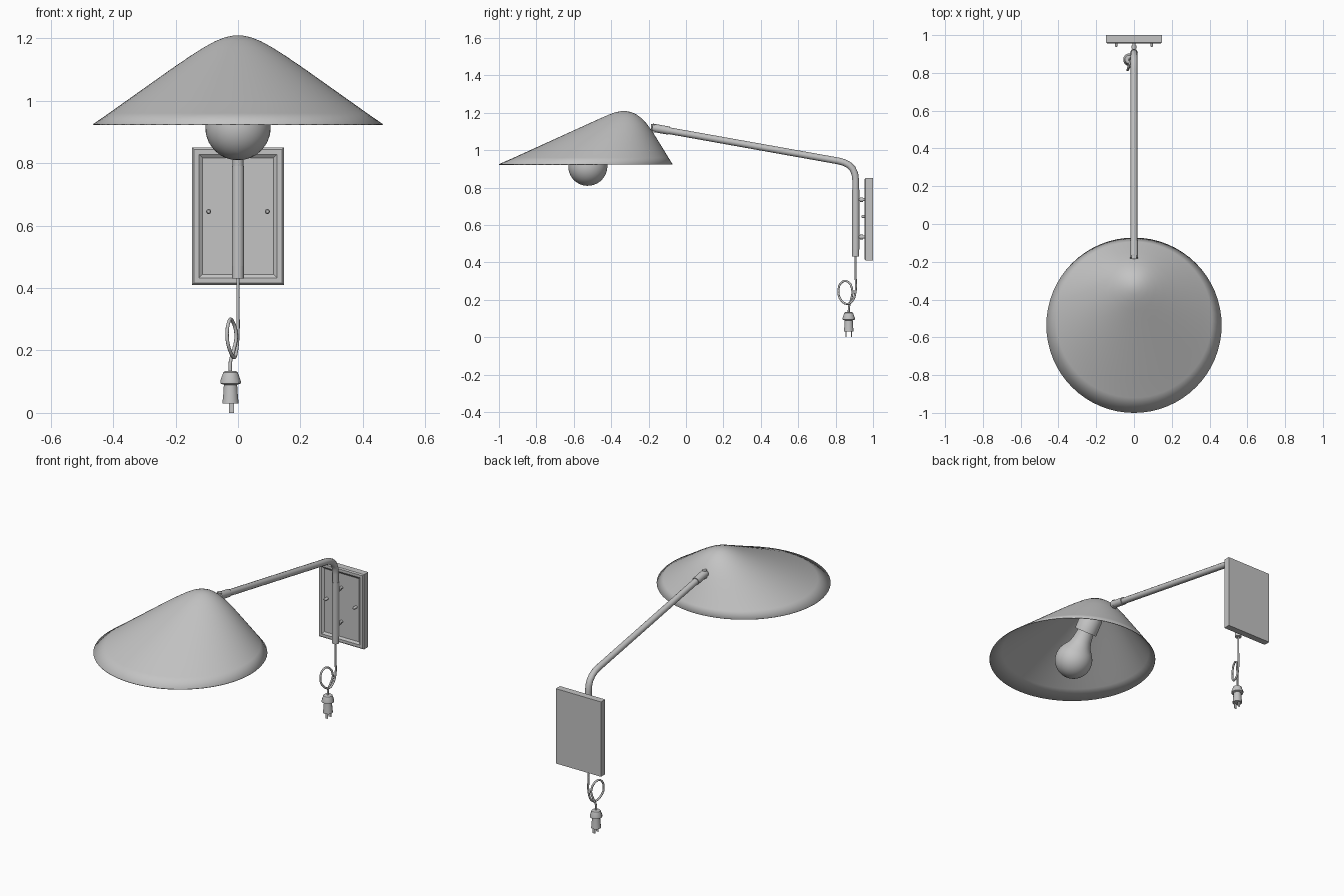
import bpy, bmesh, math
from mathutils import Vector

cube = bpy.data.objects.get("Cube")
if cube:
    bpy.data.objects.remove(cube)

grey = bpy.data.materials.new("plain grey")
grey.use_nodes = True
GREY = (0.55, 0.55, 0.55, 1)
grey.diffuse_color = GREY
grey.node_tree.nodes["Principled BSDF"].inputs["Base Color"].default_value = GREY


def finish(name, bm, smooth=40):
    bmesh.ops.recalc_face_normals(bm, faces=bm.faces)
    mesh = bpy.data.meshes.new(name)
    bm.to_mesh(mesh)
    bm.free()
    ob = bpy.data.objects.new(name, mesh)
    bpy.context.collection.objects.link(ob)
    mesh.materials.append(grey)
    bpy.ops.object.select_all(action="DESELECT")
    ob.select_set(True)
    bpy.context.view_layer.objects.active = ob
    if smooth:
        bpy.ops.object.shade_smooth_by_angle(angle=math.radians(smooth))
    return ob


def skin(bm, rings, cap_start=True, cap_end=True):
    """Bridge equal-length rings of points into a surface."""
    rows = [[bm.verts.new(p) for p in ring] for ring in rings]
    n = len(rows[0])
    for a, b in zip(rows, rows[1:]):
        for i in range(n):
            j = (i + 1) % n
            bm.faces.new((a[i], a[j], b[j], b[i]))
    if cap_start:
        bm.faces.new(rows[0][::-1])
    if cap_end:
        bm.faces.new(rows[-1])


def lathe(name, start, end, profile, sides=24, smooth=40):
    """Turn (distance, radius) pairs around the line from start to end."""
    start = Vector(start)
    axis = (Vector(end) - start).normalized()
    u = axis.orthogonal().normalized()
    v = axis.cross(u)
    turn = [math.tau * i / sides for i in range(sides)]
    bm = bmesh.new()
    skin(bm, [[start + axis * d + (u * math.cos(a) + v * math.sin(a)) * r
               for a in turn] for d, r in profile])
    return finish(name, bm, smooth)


def rod(name, start, end, radius, sides=16):
    length = (Vector(end) - Vector(start)).length
    return lathe(name, start, end, [(0, radius), (length, radius)], sides)


def tube(name, points, radius, kind="POLY"):
    """Sweep a round section along a path and turn it into a mesh."""
    curve = bpy.data.curves.new(name, "CURVE")
    curve.dimensions = "3D"
    curve.bevel_depth = radius
    curve.bevel_resolution = 4
    curve.use_fill_caps = True
    curve.resolution_u = 6
    spline = curve.splines.new(kind)
    if kind == "BEZIER":
        spline.bezier_points.add(len(points) - 1)
        for bp, p in zip(spline.bezier_points, points):
            bp.co = p
            bp.handle_left_type = bp.handle_right_type = "AUTO"
    else:
        spline.points.add(len(points) - 1)
        for sp, p in zip(spline.points, points):
            sp.co = (*p, 1)
    ob = bpy.data.objects.new(name, curve)
    bpy.context.collection.objects.link(ob)
    curve.materials.append(grey)
    bpy.ops.object.select_all(action="DESELECT")
    ob.select_set(True)
    bpy.context.view_layer.objects.active = ob
    bpy.ops.object.convert(target="MESH")
    bpy.ops.object.shade_smooth_by_angle(angle=math.radians(50))
    return ob


# Lopsided cone shade: level, back edge, front edge
levels = [(0.925, -0.072, -1.0), (0.96, -0.094, -0.92), (1.0, -0.118, -0.832),
          (1.05, -0.149, -0.722), (1.1, -0.18, -0.612), (1.14, -0.209, -0.524),
          (1.17, -0.237, -0.458), (1.19, -0.264, -0.412), (1.203, -0.292, -0.375),
          (1.209, -0.32, -0.345)]
bm = bmesh.new()
skin(bm, [[((b - f) / 2 * math.cos(math.tau * i / 64),
            (b + f) / 2 + (b - f) / 2 * math.sin(math.tau * i / 64), z)
           for i in range(64)] for z, b, f in levels], cap_start=False)
shade = finish("lamp_shade", bm, 60)
solid = shade.modifiers.new("thickness", "SOLIDIFY")
solid.thickness = 0.004

# Bulb: globe flowing into a neck that leans back into the socket
globe = Vector((0, -0.525, 0.914))
top = Vector((0, -0.325, 1.175))
R = 0.105
profile = [(-R * math.cos(t), R * math.sin(t))
           for t in [math.radians(2 + 11 * i) for i in range(12)]]
profile += [(0.09, 0.064), (0.12, 0.054), (0.16, 0.048), (0.2, 0.045)]
lathe("bulb", globe, top, profile, 32, 60)
lathe("bulb_socket", globe, top,
      [(0.17, 0.052), (0.17, 0.064), (0.255, 0.064), (0.27, 0.055), (0.3, 0.035)], 32)

# Swing arm with a rounded elbow, down to the wall bracket
elbow = [(0.815, 0.942), (0.845, 0.934), (0.871, 0.92), (0.891, 0.9),
         (0.903, 0.873), (0.907, 0.84)]
path = [(0, -0.16, 1.116)] + [(0, y, z) for y, z in elbow] + [(0, 0.907, 0.44)]
tube("arm", path, 0.018)
rod("arm_end_joint", (0, -0.18, 1.12), (0, -0.09, 1.104), 0.022)
rod("arm_shade_pivot", (0, -0.172, 1.095), (0, -0.172, 1.14), 0.014)
rod("arm_sleeve", (0, 0.907, 0.47), (0, 0.907, 0.79), 0.02)
rod("arm_foot", (0, 0.907, 0.43), (0, 0.907, 0.475), 0.019)

# Wall plate with a stepped, sunken front
bm = bmesh.new()


def panel(inset, y):
    x, z = 0.147 - inset, 0.22 - inset
    return [(sx * x, y, 0.63 + sz * z) for sx, sz in ((-1, -1), (1, -1), (1, 1), (-1, 1))]


skin(bm, [panel(0, 1.0), panel(0, 0.961), panel(0.006, 0.955), panel(0.022, 0.955),
          panel(0.034, 0.964)])
finish("wall_plate", bm, 0)

# Plate screws and the studs that hold the arm
for side, word in ((1, "left"), (-1, "right")):
    lathe(word + "_screw", (side * 0.094, 0.97, 0.645), (side * 0.094, 0.9, 0.645),
          [(0, 0.008), (0.028, 0.008), (0.032, 0.005)], 12)
for z, word in ((0.735, "upper"), (0.535, "lower")):
    rod(word + "_stud", (0, 0.91, z), (0, 0.97, z), 0.008, 12)
    rod(word + "_stud_collar", (0, 0.93, z), (0, 0.945, z), 0.013, 12)

# Cord with a single loop
cord = [(0, 0.907, 0.44), (0, 0.907, 0.33), (-0.001, 0.906, 0.24), (-0.006, 0.89, 0.195),
        (-0.012, 0.862, 0.178), (-0.026, 0.828, 0.2), (-0.035, 0.815, 0.245),
        (-0.028, 0.835, 0.295), (-0.019, 0.865, 0.296), (-0.006, 0.889, 0.25),
        (-0.014, 0.882, 0.2), (-0.024, 0.872, 0.165), (-0.024, 0.87, 0.12)]
tube("cord", cord, 0.0055, "BEZIER")

# Plug: flared grip, waisted body and two prongs
foot, head = (-0.024, 0.87, 0.03), (-0.024, 0.87, 0.14)
lathe("plug_body", foot, head,
      [(0, 0.027), (0.03, 0.024), (0.06, 0.022), (0.064, 0.034), (0.072, 0.034),
       (0.1, 0.024), (0.104, 0.018)], 12, 30)
for y, word in ((0.855, "front"), (0.885, "back")):
    bm = bmesh.new()
    bmesh.ops.create_cube(bm, size=1)
    for v in bm.verts:
        v.co = (-0.021 + v.co.x * 0.016, y + v.co.y * 0.004, 0.0175 + v.co.z * 0.035)
    finish(word + "_prong", bm, 0)
